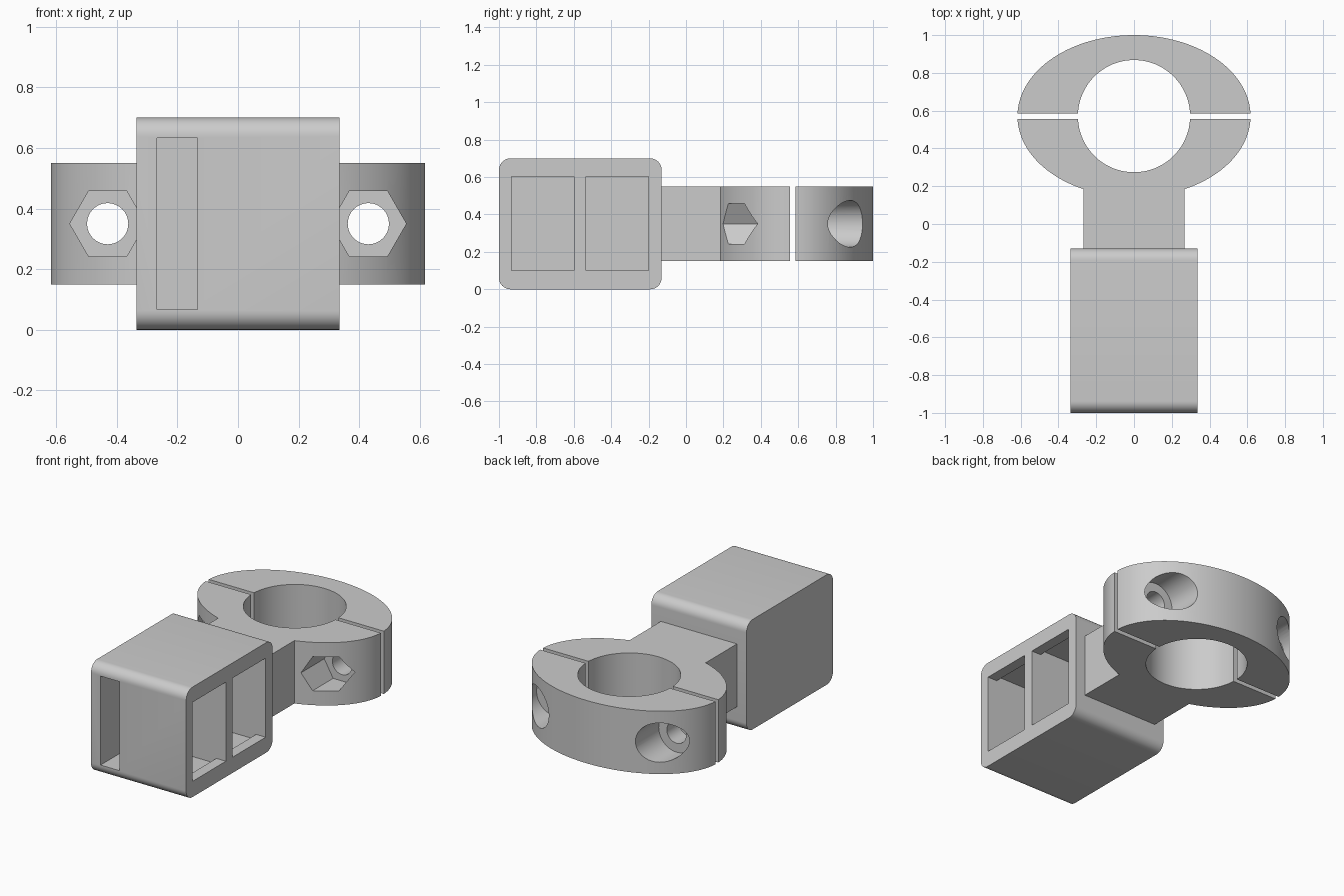
import bpy, bmesh, math

if "Cube" in bpy.data.objects:
    bpy.data.objects.remove(bpy.data.objects["Cube"])

grey = bpy.data.materials.new("plain grey")
grey.diffuse_color = (0.6, 0.6, 0.6, 1)
grey.use_nodes = True
grey.node_tree.nodes["Principled BSDF"].inputs["Base Color"].default_value = grey.diffuse_color


def prism(name, pts, axis, lo, hi):
    """Extrude a closed 2D profile along x, y or z."""
    place = {"x": lambda a, b, t: (t, a, b),
             "y": lambda a, b, t: (a, t, b),
             "z": lambda a, b, t: (a, b, t)}[axis]
    bm = bmesh.new()
    rings = [[bm.verts.new(place(a, b, t)) for a, b in pts] for t in (lo, hi)]
    n = len(pts)
    for r in rings:
        bm.faces.new(r)
    for i in range(n):
        j = (i + 1) % n
        bm.faces.new((rings[0][i], rings[0][j], rings[1][j], rings[1][i]))
    bmesh.ops.recalc_face_normals(bm, faces=bm.faces)
    me = bpy.data.meshes.new(name)
    bm.to_mesh(me)
    bm.free()
    me.materials.append(grey)
    ob = bpy.data.objects.new(name, me)
    bpy.context.collection.objects.link(ob)
    return ob


def arc(cx, cy, rx, ry, a0, a1, n):
    return [(cx + rx * math.cos(a0 + (a1 - a0) * i / n),
             cy + ry * math.sin(a0 + (a1 - a0) * i / n)) for i in range(n + 1)]


def rect(a0, a1, b0, b1):
    return [(a0, b0), (a1, b0), (a1, b1), (a0, b1)]


def cut(ob, cutters):
    bpy.context.view_layer.objects.active = ob
    for c in cutters:
        m = ob.modifiers.new("cut", "BOOLEAN")
        m.operation, m.solver, m.object = "DIFFERENCE", "EXACT", c
        bpy.ops.object.modifier_apply(modifier=m.name)
    for c in cutters:
        bpy.data.objects.remove(c)


def polygon(cx, cz, r, n):
    return arc(cx, cz, r, r, 0, 2 * math.pi, n)[:-1]


# housing: rounded block with two windowed bays and a front slot
R, Y0, Y1, H = 0.062, -1.0, -0.13, 0.7
corners = [(Y1 - R, H - R), (Y0 + R, H - R), (Y0 + R, R), (Y1 - R, R)]
outline = []
for k, (cy, cz) in enumerate(corners):
    outline += arc(cy, cz, R, R, k * math.pi / 2, (k + 1) * math.pi / 2, 10)
housing = prism("housing", outline, "x", -0.335, 0.335)
cutters = [prism("slot_cutter", rect(-0.268, -0.134, -1.1, -0.2), "z", 0.067, 0.633)]
for y0, y1 in ((-0.934, -0.6), (-0.534, -0.2)):
    cutters.append(prism("bay_cutter", rect(y0, y1, 0.067, 0.633), "x", -0.2, 0.268))
    cutters.append(prism("window_cutter", rect(y0, y1, 0.1, 0.603), "x", 0.2, 0.4))
cut(housing, cutters)

# clamp: split elliptical ring, the front half carrying the neck
CY, RX, RY, RH, GAP = 0.571, 0.617, 0.429, 0.297, 0.015
NECK, Z0, Z1 = 0.268, 0.15, 0.55
ge, gh = math.asin(GAP / RY), math.asin(GAP / RH)
an = math.acos(NECK / RX)
front = [(-NECK, Y1 - 0.02), (NECK, Y1 - 0.02)]
front += arc(0, CY, RX, RY, -an, -ge, 28)
front += arc(0, CY, RH, RH, -gh, -math.pi + gh, 40)
front += arc(0, CY, RX, RY, -math.pi + ge, -math.pi + an, 28)
back = arc(0, CY, RX, RY, ge, math.pi - ge, 64)
back += arc(0, CY, RH, RH, math.pi - gh, gh, 40)
clamp_front = prism("clamp_front_and_neck", front, "z", Z0, Z1)
clamp_back = prism("clamp_back", back, "z", Z0, Z1)

# bolt holes with hexagonal nut pockets in front and round counterbores behind
for half, sides, lo, hi in ((clamp_front, 6, 0.0, 0.432), (clamp_back, 40, 0.71, 1.1)):
    cutters = []
    for x in (-0.43, 0.43):
        cutters.append(prism("recess_cutter", polygon(x, 0.35, 0.125, sides), "y", lo, hi))
        cutters.append(prism("bolt_cutter", polygon(x, 0.35, 0.068, 32), "y", 0.1, 1.05))
    cut(half, cutters)

# smooth the curved walls, keep the edges crisp
for ob in (housing, clamp_front, clamp_back):
    bpy.ops.object.select_all(action="DESELECT")
    ob.select_set(True)
    bpy.context.view_layer.objects.active = ob
    bpy.ops.object.shade_smooth_by_angle(angle=math.radians(30))
